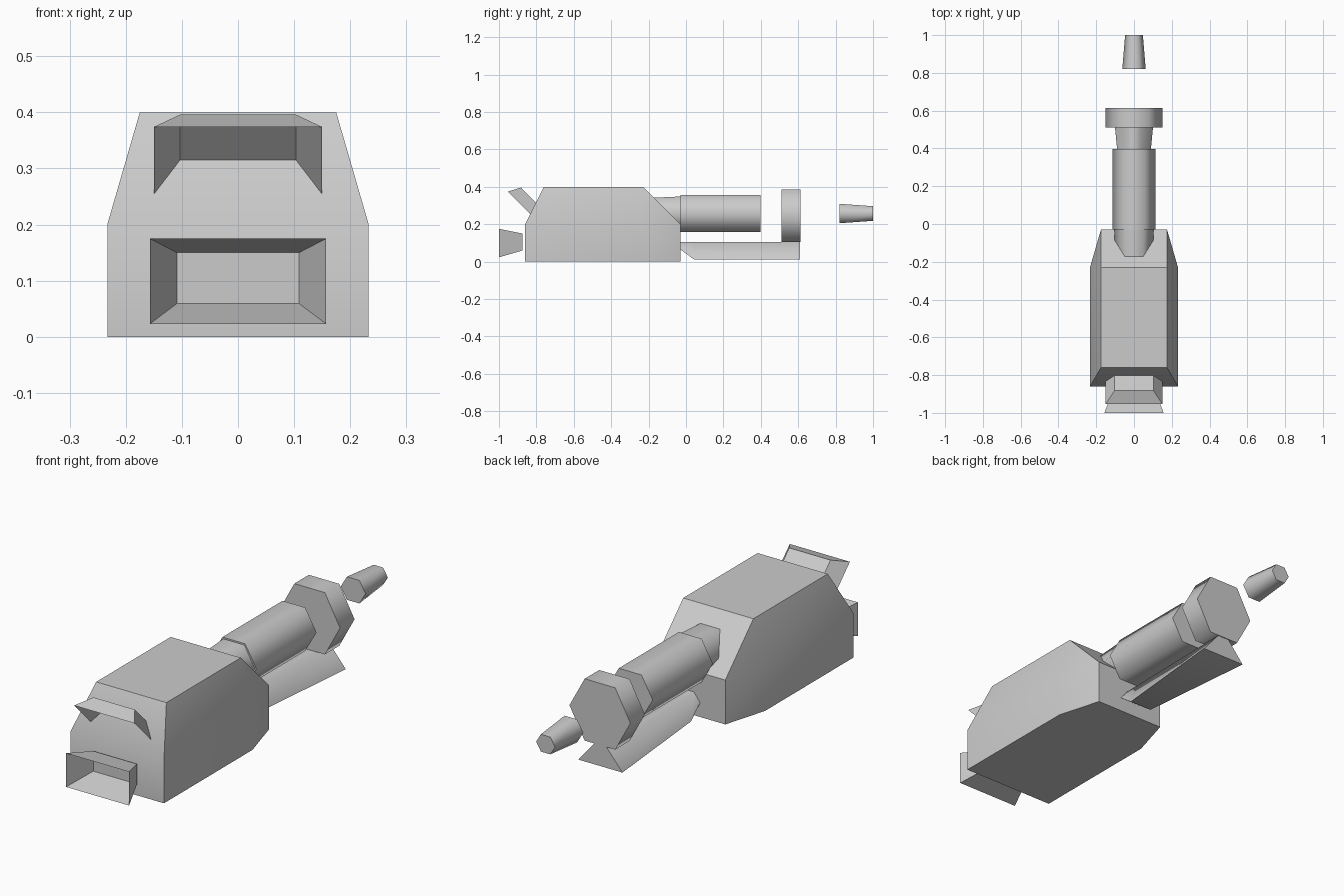
import bpy, bmesh, math

if "Cube" in bpy.data.objects:
    bpy.data.objects.remove(bpy.data.objects["Cube"])


def finish(name, bm, angle):
    bmesh.ops.recalc_face_normals(bm, faces=bm.faces)
    me = bpy.data.meshes.new(name)
    bm.to_mesh(me)
    bm.free()
    ob = bpy.data.objects.new(name, me)
    bpy.context.collection.objects.link(ob)
    bpy.ops.object.select_all(action='DESELECT')
    ob.select_set(True)
    bpy.context.view_layer.objects.active = ob
    bpy.ops.object.shade_smooth_by_angle(angle=math.radians(angle))
    return ob


def loft(name, rings, caps=(True, True), angle=65):
    """Skin matching rings of points, with optional end caps."""
    bm = bmesh.new()
    vs = [[bm.verts.new(p) for p in r] for r in rings]
    n = len(vs[0])
    for a, b in zip(vs, vs[1:]):
        for i in range(n):
            j = (i + 1) % n
            bm.faces.new((a[i], a[j], b[j], b[i]))
    for ring, cap in ((vs[0], caps[0]), (vs[-1], caps[1])):
        if cap:
            bm.faces.new(ring)
    return finish(name, bm, angle)


def hexagon(y, z, rx, rz=None):
    """Flat-topped hexagon facing along y."""
    rz = rz or rx
    return [(rx * math.cos(k * math.pi / 3), y, z + rz * math.sin(k * math.pi / 3))
            for k in range(6)]


def rect(w, low, high):
    """Rectangle of half width w between two (y, z) edges."""
    return [(-w, *low), (w, *low), (w, *high), (-w, *high)]


# Main body: mirrored corner points wrapped in a hull
corners = [(.233, -.86, 0), (.233, -.23, 0), (.175, -.03, 0),
           (.233, -.86, .2), (.233, -.23, .2), (.175, -.03, .2),
           (.175, -.76, .4), (.175, -.23, .4)]
bm = bmesh.new()
for x, y, z in corners:
    for s in (-1, 1):
        bm.verts.new((s * x, y, z))
bmesh.ops.convex_hull(bm, input=bm.verts[:])
bmesh.ops.dissolve_limit(bm, angle_limit=.02, verts=bm.verts[:], edges=bm.edges[:])
finish("body", bm, 30)

# Rear barrel assembly
loft("barrel_sleeve", [hexagon(-.19, .257, .097), hexagon(-.03, .257, .105)])
loft("barrel", [hexagon(-.03, .257, .113), hexagon(.398, .257, .113)])
loft("end_flange", [hexagon(.51, .245, .152, .161), hexagon(.613, .245, .152, .161)])
loft("nozzle_tip", [hexagon(.82, .257, .062, .06), hexagon(1.0, .257, .047, .045)])


# Lower bracket: trapezoid section widening towards the rear
def bracket_section(y, low, wide, narrow):
    return [(-wide, y, low), (wide, y, low), (narrow, y, .105), (-narrow, y, .105)]


loft("lower_bracket", [bracket_section(-.03, .065, .05, .018),
                       bracket_section(.045, .01, .056, .02),
                       bracket_section(.61, .01, .11, .03)])

# Front lower intake: funnel with open mouth and closed back
loft("lower_intake", [rect(.157, (-1.0, .023), (-1.0, .175)),
                      rect(.109, (-.875, .059), (-.875, .15))], (False, True), 30)

# Upper scoop: tilted funnel sunk into the sloped front
loft("upper_scoop", [rect(.15, (-.812, .233), (-.953, .374)),
                     rect(.103, (-.789, .302), (-.882, .396))], (False, True), 30)
